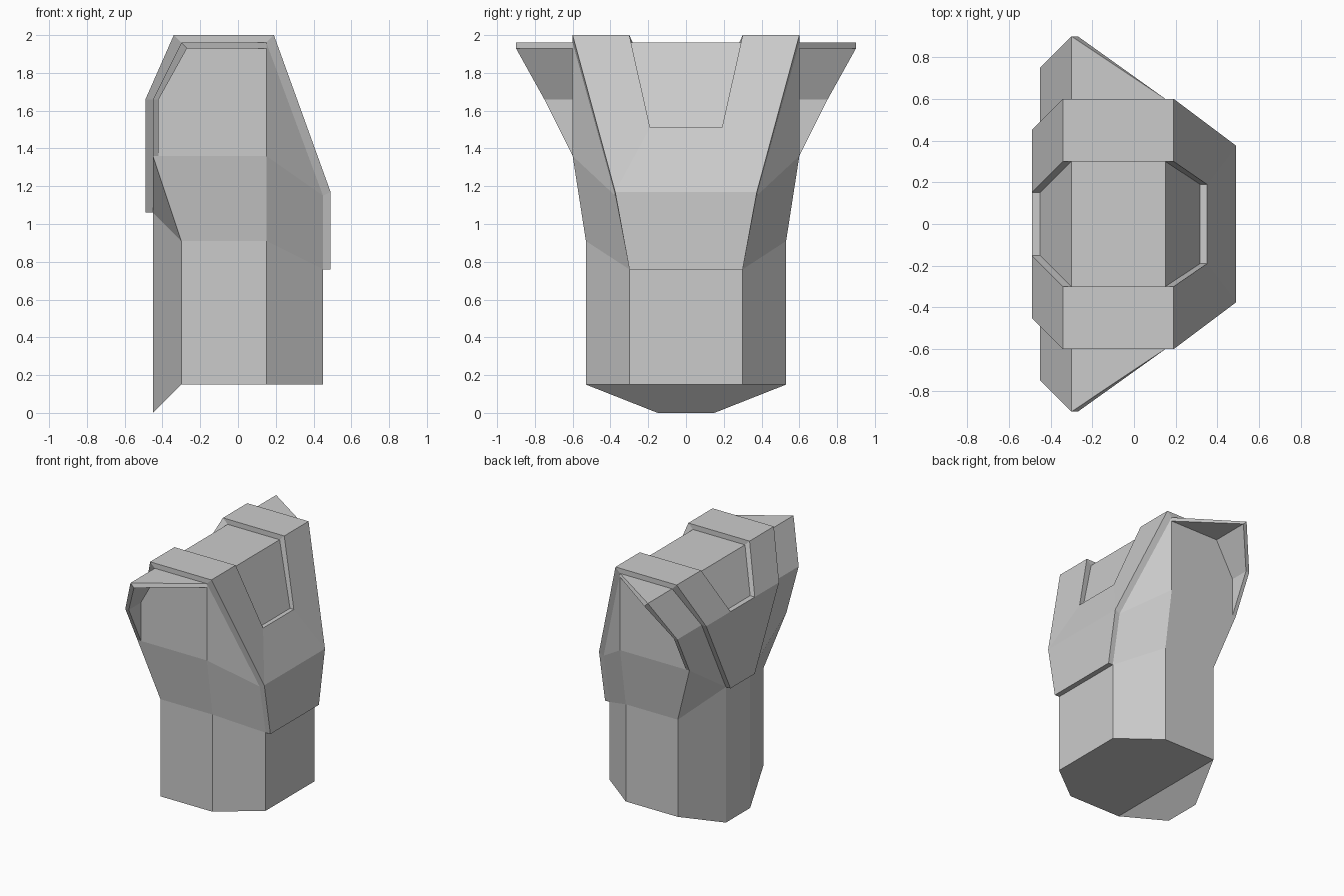
import bpy, bmesh

if "Cube" in bpy.data.objects:
    bpy.data.objects.remove(bpy.data.objects["Cube"])


def build(name, half_faces, span_faces):
    """half_faces are copied across y; span_faces are closed across y."""
    bm = bmesh.new()

    def flip(pts):
        return [(x, -y, z) for x, y, z in reversed(pts)]

    polys = [list(f) for f in half_faces]
    polys += [flip(f) for f in half_faces]
    polys += [list(f) + flip(f) for f in span_faces]
    for p in polys:
        bm.faces.new([bm.verts.new(c) for c in p])
    bmesh.ops.remove_doubles(bm, verts=bm.verts, dist=0.0005)
    bmesh.ops.recalc_face_normals(bm, faces=bm.faces)
    me = bpy.data.meshes.new(name)
    bm.to_mesh(me)
    bm.free()
    ob = bpy.data.objects.new(name, me)
    bpy.context.collection.objects.link(ob)
    return ob


# column rings, +y half, from the +x side round to the -x side
base = [(.45, .3, .15), (.15, .53, .15), (-.3, .53, .15), (-.45, .15, 0)]
waist = [(.45, .3, .76), (.15, .53, .91), (-.3, .53, .91), (-.45, .15, 1.06)]
chest = [(.45, .375, 1.15), (.15, .6, 1.36), (-.45, .6, 1.36)]

# flared side hood: outer rim, inner rim, and recess corners on the side wall
outer = [(.15, .6, 1.96), (-.3, .9, 1.96), (-.45, .75, 1.66), chest[2]]
inner = [(.15, .6, 1.93), (-.27, .9, 1.93), (-.42, .75, 1.66), (-.42, .6, 1.36)]
w1, w2 = (-.27, .6, 1.93), (-.42, .6, 1.66)

half = [[base[i], base[i + 1], waist[i + 1], waist[i]] for i in range(3)]
half += [
    [waist[0], waist[1], chest[1], chest[0]],
    [waist[1], waist[2], chest[2], inner[3], chest[1]],
    [waist[2], waist[3], chest[2]],
    [chest[0], chest[1], inner[0], outer[0]],
    [chest[1], inner[3], w2, w1, inner[0]],
    [inner[0], inner[1], w1],
    [inner[1], inner[2], w2, w1],
    [inner[2], inner[3], w2],
]
half += [[outer[i], outer[i + 1], inner[i + 1], inner[i]] for i in range(3)]
span = [
    base[:3], base[2:], [base[0], waist[0]], [waist[0], chest[0]],
    [chest[0], outer[0]], outer[:2], outer[1:3],
    [outer[2], outer[3], waist[3]], [waist[3], base[3]],
]
build("body", half, span)

# wraparound armour plate: outside edge and central notch, raised and flush
edge_o = [(.49, .3, .76), (.49, .375, 1.17), (.19, .6, 2), (-.34, .6, 2),
          (-.49, .45, 1.66), (-.49, .15, 1.06)]
edge_i = [(.45, .3, .76), (.45, .375, 1.15), (.15, .6, 1.96), (-.3, .6, 1.96),
          (-.45, .45, 1.66), (-.45, .15, 1.06)]
notch_o = [(.35, .19, 1.51), (.19, .3, 2), (-.34, .3, 2), (-.49, .15, 1.66)]
notch_i = [(.317, .19, 1.51), (.15, .3, 1.96), (-.3, .3, 1.96), (-.45, .15, 1.66)]

half = [[edge_o[k + 1], edge_o[k + 2], notch_o[k + 1], notch_o[k]] for k in range(3)]
for o, i in ((edge_o, edge_i), (notch_o, notch_i)):
    half += [[o[k], o[k + 1], i[k + 1], i[k]] for k in range(len(o) - 1)]
span = [
    [edge_o[0], edge_o[1]], [edge_o[1], notch_o[0]],
    [notch_o[3], edge_o[4], edge_o[5]],
    [edge_o[0], edge_i[0]], [edge_o[5], edge_i[5]],
    [notch_o[0], notch_i[0]], [notch_o[3], notch_i[3]],
]
build("armour_plate", half, span)
